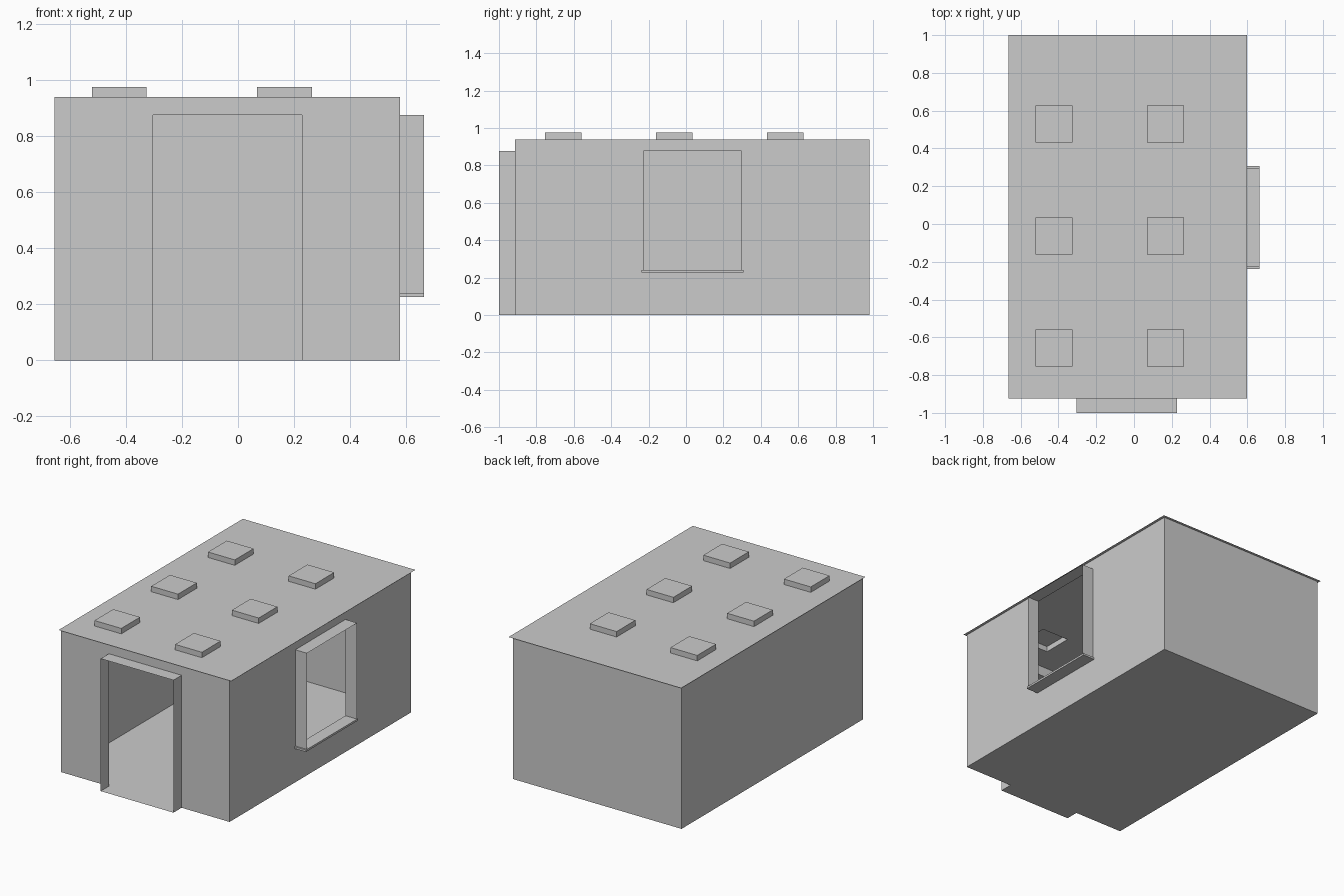
import bpy, bmesh
from mathutils import Vector

if "Cube" in bpy.data.objects:
    bpy.data.objects.remove(bpy.data.objects["Cube"])

X, Y, Z = Vector((1, 0, 0)), Vector((0, 1, 0)), Vector((0, 0, 1))
X0, X1, Y0, Y1, H = -0.655, 0.579, -0.915, 0.982, 0.94


def sheet(name, u, v, offset, us, vs, holes=(), depth=0.0, cap=False):
    """Thin panel facing u x v; each hole cell is pushed out as a tube, optionally capped."""
    w = u.cross(v)
    bm = bmesh.new()

    def quad(*pts):
        bm.faces.new([bm.verts.new(u * a + v * b + w * (offset + c)) for a, b, c in pts])

    for i in range(len(us) - 1):
        for j in range(len(vs) - 1):
            ring = [(us[i], vs[j]), (us[i + 1], vs[j]),
                    (us[i + 1], vs[j + 1]), (us[i], vs[j + 1])]
            if (i, j) not in holes:
                quad(*[(*p, 0) for p in ring])
                continue
            for k in range(4):
                p, q = ring[k], ring[(k + 1) % 4]
                quad((*p, 0), (*q, 0), (*q, depth), (*p, depth))
            if cap:
                quad(*[(*p, depth) for p in ring])
    bmesh.ops.remove_doubles(bm, verts=bm.verts, dist=1e-5)
    flat = [e for e in bm.edges if len(e.link_faces) == 2 and e.calc_face_angle() < 0.01]
    if not holes:
        bmesh.ops.dissolve_edges(bm, edges=flat, use_verts=True)
    mesh = bpy.data.meshes.new(name)
    bm.to_mesh(mesh)
    bm.free()
    obj = bpy.data.objects.new(name, mesh)
    bpy.context.collection.objects.link(obj)
    return obj


# Floor and the two blank walls
sheet("floor", X, -Y, 0, [X0, X1], [-Y1, -Y0])
sheet("back_wall", -X, Z, Y1, [-X1, -X0], [0, H])
sheet("left_wall", -Y, Z, -X0, [-Y1, -Y0], [0, H])

# Front wall with the projecting doorway surround and its threshold
sheet("front_wall_doorway", X, Z, -Y0, [X0, -0.304, 0.228, X1], [0, 0.876, H],
      {(1, 0)}, 1.0 + Y0)

# Right wall with the projecting window surround
sheet("right_wall_window", Y, Z, X1, [Y0, -0.228, 0.296, Y1], [0, 0.234, 0.876, H],
      {(1, 1)}, 0.664 - X1)

# Window sill
bpy.ops.mesh.primitive_cube_add(size=1, location=((X1 + 0.664) / 2, 0.034, 0.2335))
sill = bpy.context.object
sill.name = "window_sill"
sill.scale = (0.664 - X1, 0.545, 0.013)

# Overhanging roof sheet with six raised, hollow skylights
xs = [-0.665] + [a + b for a in (-0.522, 0.068) for b in (0, 0.196)] + [0.598]
ys = [-0.925] + [a + b for a in (-0.754, -0.161, 0.432) for b in (0, 0.196)] + [1.0]
sheet("roof_skylights", X, Y, H, xs, ys,
      {(i, j) for i in (1, 3) for j in (1, 3, 5)}, 0.036, cap=True)
